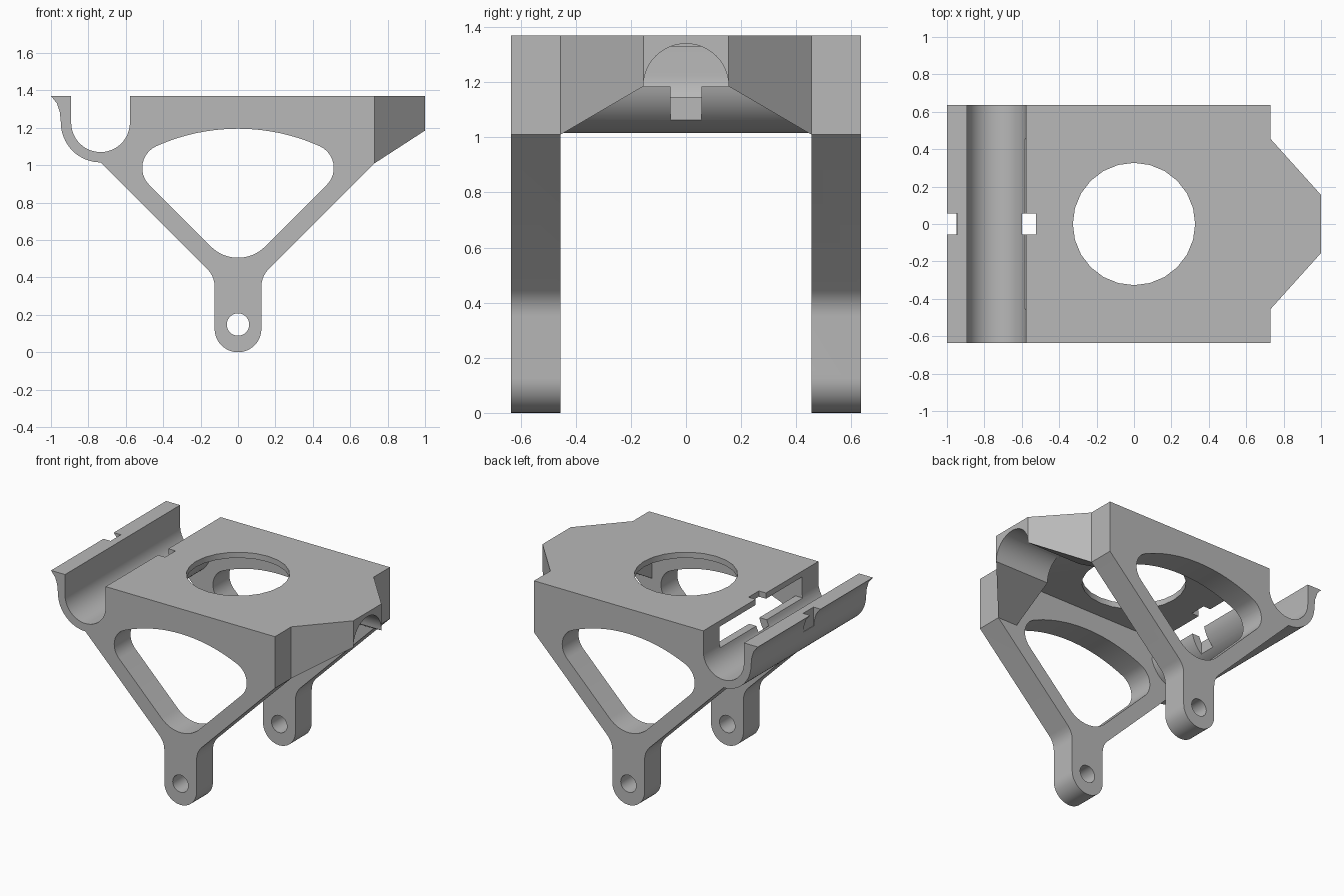
import bpy
import bmesh
from math import cos, sin, radians
from mathutils import Vector

cube = bpy.data.objects.get("Cube")
if cube:
    bpy.data.objects.remove(cube, do_unlink=True)

grey = bpy.data.materials.new("plain grey")
grey.use_nodes = True
colour = (0.48, 0.48, 0.48, 1)
grey.diffuse_color = colour
grey.node_tree.nodes["Principled BSDF"].inputs["Base Color"].default_value = colour


def arc(cx, cy, r, start, end, n=16):
    """Points along a circular arc, angles in degrees."""
    angles = [radians(start + (end - start) * i / n) for i in range(n + 1)]
    return [(cx + r * cos(a), cy + r * sin(a)) for a in angles]


def mirror(points):
    """Append the reversed reflection of a half outline."""
    return points + [(-u, v) for u, v in reversed(points) if abs(u) > 1e-6]


def prism(name, points, axis, low, high):
    """Extrude a flat outline along the given axis."""
    place = {"x": lambda u, v, w: (w, u, v),
             "y": lambda u, v, w: (u, w, v),
             "z": lambda u, v, w: (u, v, w)}[axis]
    bm = bmesh.new()
    face = bm.faces.new([bm.verts.new(place(u, v, low)) for u, v in points])
    grown = bmesh.ops.extrude_face_region(bm, geom=[face])["geom"]
    shift = Vector(place(0, 0, high - low))
    bmesh.ops.translate(bm, vec=shift, verts=[g for g in grown if isinstance(g, bmesh.types.BMVert)])
    bmesh.ops.recalc_face_normals(bm, faces=bm.faces)
    mesh = bpy.data.meshes.new(name)
    bm.to_mesh(mesh)
    bm.free()
    mesh.materials.append(grey)
    obj = bpy.data.objects.new(name, mesh)
    bpy.context.collection.objects.link(obj)
    return obj


def box(u0, u1, v0, v1):
    return [(u0, v0), (u1, v0), (u1, v1), (u0, v1)]


WIDTH, INNER, TOP = 0.635, 0.455, 1.37
CX, CZ, BORE, SHELL = -0.735, 1.227, 0.157, 0.212   # trough section

# Leg outline: right half from the shoulder fillet to the rounded foot
leg = arc(0.258, 0.35, 0.133, 135, 180, 8) + arc(0, 0.125, 0.125, 0, -90, 12)
# Whole side outline: deck, nose, legs, trough and its flared lip
outline = [(1, TOP), (1, 1.01), (0.73, 1.01)] + mirror(leg)
outline += arc(CX, CZ, SHELL, 270, 180)
outline += [(-0.953, 1.285), (-0.968, 1.33), (-1, TOP), (CX - BORE, TOP)]
outline += arc(CX, CZ, BORE, 180, 360, 24) + [(CX + BORE, TOP)]
body = prism("bracket_body", outline, "y", -WIDTH, WIDTH)

# Rounded triangular window through both sides
window = arc(0, 0.71, 0.205, -90, -45, 8) + arc(0.384, 0.985, 0.128, -45, 65.8, 12)
window += arc(0, 0.13, 1.065, 65.8, 90, 10)[1:]
cutters = [prism("side_window_cutter", mirror(window), "y", -1, 1)]

# Pivot hole in the legs
cutters.append(prism("pivot_hole_cutter", arc(0, 0.148, 0.06, 0, 345, 23), "y", -1, 1))

# Hollow between the side plates, below the deck and behind the trough
hollow = [(0.58, 1.33), (0.58, -0.1), (CX, -0.1)]
hollow += arc(CX, CZ, SHELL, 270, 348.6) + [(-0.65, 1.185), (-0.65, 1.33)]
cutters.append(prism("hollow_cutter", hollow, "y", -INNER, INNER))

# Arched passage with sloped flanks through the nose
arch = arc(0, 1.185, 0.155, 0, 180, 24)
arch += [(-INNER, 1.01), (-INNER, -0.1), (INNER, -0.1), (INNER, 1.01)]
cutters.append(prism("nose_arch_cutter", arch, "x", 0.57, 1.2))

# Bevelled corners of the nose
for side in (-1, 1):
    corner = [(0.73, INNER), (1, 0.155), (1.2, 0.155), (1.2, 0.8), (0.73, 0.8)]
    corner = [(x, y * side) for x, y in corner]
    cutters.append(prism("nose_corner_cutter", corner, "z", 0.9, 1.5))

# Round opening in the deck
cutters.append(prism("deck_hole_cutter", arc(0, 0, 0.327, 0, 345, 23), "z", 1.25, 1.5))

# Strap slots beside the trough
cutters.append(prism("deck_slot_cutter", box(-0.6, -0.523, -0.057, 0.057), "z", 1.0, 1.5))
cutters.append(prism("lip_slot_cutter", box(-1.1, -0.945, -0.057, 0.057), "z", 1.24, 1.5))

for cutter in cutters:
    mod = body.modifiers.new(cutter.name, "BOOLEAN")
    mod.operation = "DIFFERENCE"
    mod.solver = "EXACT"
    mod.object = cutter

# Bake the cuts, then drop the cutters
bpy.context.view_layer.update()
graph = bpy.context.evaluated_depsgraph_get()
baked = bpy.data.meshes.new_from_object(body.evaluated_get(graph))
body.modifiers.clear()
body.data = baked
for cutter in cutters:
    bpy.data.objects.remove(cutter, do_unlink=True)

bpy.ops.object.select_all(action="DESELECT")
body.select_set(True)
bpy.context.view_layer.objects.active = body
bpy.ops.object.shade_smooth_by_angle(angle=radians(30))
